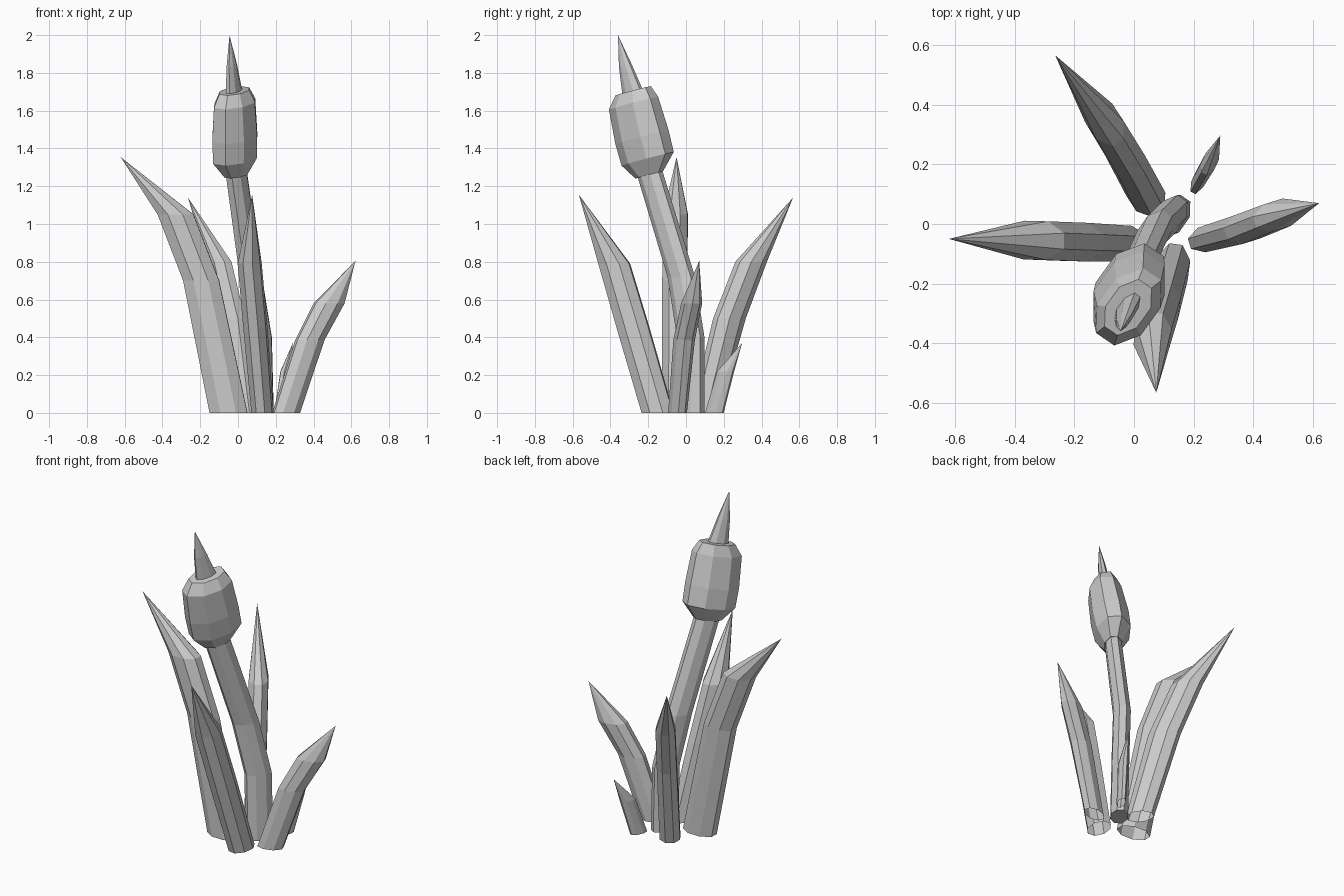
import bpy
from math import sin, cos, pi, atan2, radians
from mathutils import Vector

if "Cube" in bpy.data.objects:
    bpy.data.objects.remove(bpy.data.objects["Cube"])

SIDES = 8


def loft(name, rings, tip=None, axis=(0, 0, 1), heading=0.0, cap_bottom=True):
    """Skin 8-sided rings (x, y, z, radius_along, radius_across), optionally to a point."""
    tilt = Vector((0, 0, 1)).rotation_difference(Vector(axis))
    verts, faces = [], []
    for x, y, z, ra, rb in rings:
        for i in range(SIDES):
            a = 2 * pi * (i + 0.5) / SIDES
            u, v = ra * cos(a) / cos(pi / 8), rb * sin(a) / cos(pi / 8)
            p = Vector((u * cos(heading) - v * sin(heading),
                        u * sin(heading) + v * cos(heading), 0))
            verts.append(Vector((x, y, z)) + tilt @ p)
    for k in range(len(rings) - 1):
        for i in range(SIDES):
            j = (i + 1) % SIDES
            faces.append((k * SIDES + i, k * SIDES + j,
                          (k + 1) * SIDES + j, (k + 1) * SIDES + i))
    last = (len(rings) - 1) * SIDES
    if tip:
        verts.append(Vector(tip))
        faces += [(last + i, last + (i + 1) % SIDES, len(verts) - 1) for i in range(SIDES)]
    else:
        faces.append(tuple(range(last, last + SIDES)))
    if cap_bottom:
        faces.append(tuple(reversed(range(SIDES))))
    mesh = bpy.data.meshes.new(name)
    mesh.from_pydata(verts, [], faces)
    ob = bpy.data.objects.new(name, mesh)
    bpy.context.collection.objects.link(ob)
    return ob


def leaf(name, rings, tip):
    """Flattened blade, long section axis pointing the way the leaf leans."""
    b = rings[0]
    loft(name, rings, tip, heading=atan2(tip[1] - b[1], tip[0] - b[0]), cap_bottom=False)


# Leaves around the stem
leaf("left_leaf", [(-0.05, -0.065, 0, 0.10, 0.06), (-0.195, -0.06, 0.70, 0.095, 0.065),
                   (-0.33, -0.055, 1.05, 0.095, 0.065)], (-0.622, -0.05, 1.355))
leaf("back_leaf", [(0.04, 0.10, 0, 0.075, 0.058), (-0.03, 0.23, 0.50, 0.088, 0.056),
                   (-0.10, 0.345, 0.80, 0.085, 0.055)], (-0.265, 0.567, 1.14))
leaf("front_leaf", [(0.13, -0.15, 0, 0.083, 0.055), (0.092, -0.28, 0.45, 0.085, 0.06),
                    (0.062, -0.38, 0.79, 0.082, 0.06)], (0.075, -0.567, 1.155))
leaf("right_leaf", [(0.255, -0.045, 0, 0.072, 0.043), (0.38, -0.01, 0.385, 0.075, 0.05),
                    (0.482, 0.03, 0.58, 0.08, 0.048)], (0.622, 0.07, 0.805))
leaf("small_leaf", [(0.22, 0.15, 0, 0.05, 0.022), (0.255, 0.21, 0.22, 0.045, 0.025)],
     (0.29, 0.297, 0.37))

# Bent stem, oval like the head
turn = radians(55)
loft("stem", [(0.13, 0.025, 0, 0.075, 0.048), (0.12, 0.025, 0.40, 0.075, 0.048),
              (0.068, -0.025, 0.72, 0.075, 0.048), (-0.01, -0.195, 1.28, 0.073, 0.045)],
     heading=turn)

# Seed head, tilted forward
axis = (-0.03, -0.25, 1)
loft("seed_head", [(-0.01, -0.195, 1.26, 0.078, 0.05), (-0.015, -0.203, 1.345, 0.146, 0.097),
                   (-0.017, -0.233, 1.46, 0.148, 0.102), (-0.018, -0.278, 1.64, 0.138, 0.09),
                   (-0.02, -0.28, 1.705, 0.10, 0.064)], axis=axis, heading=turn)

# Spike on top
loft("spike", [(-0.02, -0.278, 1.68, 0.062, 0.03), (-0.033, -0.322, 1.84, 0.036, 0.02)],
     tip=(-0.045, -0.36, 2.0), axis=axis, heading=turn)
